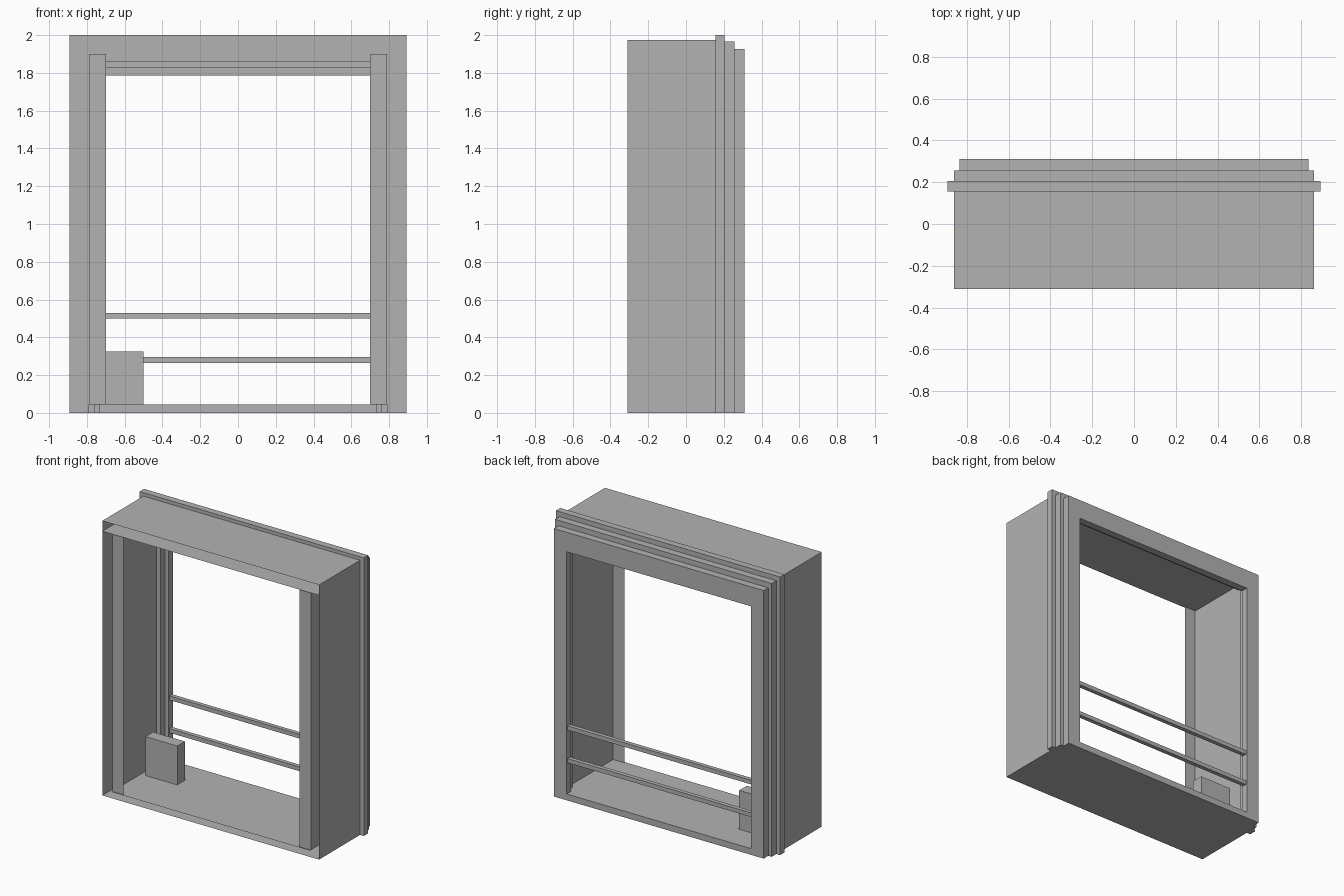
import bpy
import bmesh

cube = bpy.data.objects.get("Cube")
if cube:
    bpy.data.objects.remove(cube, do_unlink=True)

# Single grey finish
grey = bpy.data.materials.new("plain_grey")
grey.use_nodes = True
COLOR = (0.45, 0.45, 0.45, 1)
grey.diffuse_color = COLOR
grey.node_tree.nodes["Principled BSDF"].inputs["Base Color"].default_value = COLOR


def finish(name, bm):
    mesh = bpy.data.meshes.new(name)
    bm.to_mesh(mesh)
    bm.free()
    mesh.materials.append(grey)
    obj = bpy.data.objects.new(name, mesh)
    bpy.context.scene.collection.objects.link(obj)
    return obj


def box(name, x, y, z):
    """Solid box between the given (low, high) ranges."""
    bm = bmesh.new()
    bmesh.ops.create_cube(bm, size=1)
    for v in bm.verts:
        v.co = [r[0] if c < 0 else r[1] for c, r in zip(v.co, (x, y, z))]
    return finish(name, bm)


def sheet(name, path, y):
    """Thin sheet: an (x, z) path swept from front to back."""
    bm = bmesh.new()
    rows = [[bm.verts.new((px, d, pz)) for px, pz in path] for d in y]
    for i in range(len(path) - 1):
        bm.faces.new((rows[0][i], rows[0][i + 1], rows[1][i + 1], rows[1][i]))
    return finish(name, bm)


def panel(name, x, y, z):
    """Upright sheet facing the front."""
    bm = bmesh.new()
    bm.faces.new([bm.verts.new((px, y, pz)) for px, pz in
                  ((x[0], z[0]), (x[1], z[0]), (x[1], z[1]), (x[0], z[1]))])
    return finish(name, bm)


FRONT, MID, BACK = -0.31, 0.155, 0.31
FLOOR, CEILING = 0.045, 1.90
OUT, INNER, OPENING = 0.862, 0.79, 0.70

# Outer casing and inner lining
sheet("outer_casing", [(-OUT, 0), (-OUT, 1.975), (OUT, 1.975), (OUT, 0), (-OUT, 0)], (FRONT, MID))
sheet("ceiling", [(-OUT, CEILING), (OUT, CEILING)], (FRONT, MID))
sheet("floor", [(-INNER, FLOOR), (INNER, FLOOR)], (FRONT, MID))
for side, s in (("left", 1), ("right", -1)):
    sheet(side + "_inner_wall", [(s * INNER, FLOOR), (s * INNER, CEILING)], (-0.30, MID))
    panel(side + "_front_post", sorted((s * OPENING, s * INNER)), -0.30, (FLOOR, CEILING))

# Stepped back frame: three rings, open at the bottom
steps = ((0.892, 2.0, MID, 0.205), (0.862, 1.965, 0.205, 0.257), (0.835, 1.927, 0.257, BACK))
for n, (half, top, y0, y1) in enumerate(steps, 1):
    inside = half - 0.102
    for side, s in (("left", 1), ("right", -1)):
        box(f"{side}_frame_step_{n}", sorted((s * inside, s * half)), (y0, y1), (0, top))
    box(f"top_frame_step_{n}", (-inside, inside), (y0, y1), (top - 0.14, top))
    sheet(f"base_step_{n}", [(-inside, 0), (inside, 0)], (y0, y1))
    sheet(f"floor_step_{n}", [(-inside, FLOOR), (inside, FLOOR)], (y0, y1))
panel("back_sill", (-0.733, 0.733), BACK, (0, FLOOR))

# Cross rails near the back
for name, z in (("lower_rail", 0.265), ("upper_rail", 0.50)):
    box(name, (-0.733, 0.733), (0.268, 0.298), (z, z + 0.03))

# Small block standing on the floor
box("floor_block", (-0.753, -0.50), (0.024, 0.11), (FLOOR, 0.325))
